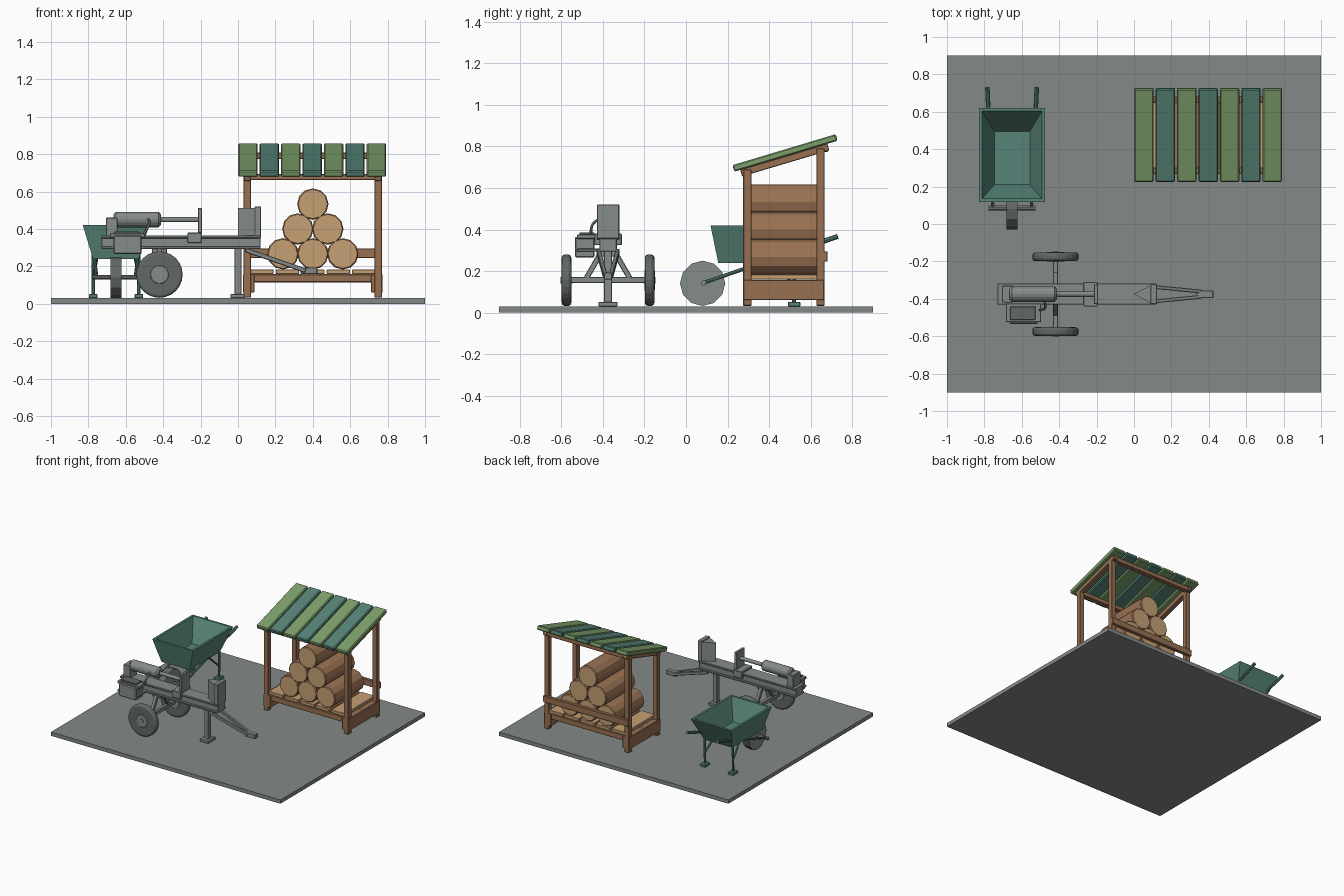
import bpy, bmesh
from math import radians
from mathutils import Matrix, Vector

cube = bpy.data.objects.get("Cube")
if cube:
    bpy.data.objects.remove(cube)


def material(name, *srgb):
    m = bpy.data.materials.new(name)
    m.use_nodes = True
    col = tuple(((c / 255 + 0.055) / 1.055) ** 2.4 for c in srgb) + (1.0,)
    m.diffuse_color = col
    node = next(n for n in m.node_tree.nodes if n.type == 'BSDF_PRINCIPLED')
    node.inputs["Base Color"].default_value = col
    node.inputs["Roughness"].default_value = 0.8
    return m


GROUND = material("ground grey", 131, 138, 135)
METAL = material("metal grey", 133, 140, 137)
RUBBER = material("dark rubber", 98, 104, 101)
TEAL = material("teal green", 87, 132, 119)
GREEN = material("light green", 124, 160, 107)
WOOD = material("brown wood", 152, 112, 82)
BARK = material("bark brown", 156, 115, 84)
PALE = material("pale wood", 198, 160, 117)


def finish(name, bm, mats, bevel=0.0, segments=1):
    bmesh.ops.recalc_face_normals(bm, faces=bm.faces)
    me = bpy.data.meshes.new(name)
    bm.to_mesh(me)
    bm.free()
    for m in mats:
        me.materials.append(m)
    ob = bpy.data.objects.new(name, me)
    bpy.context.scene.collection.objects.link(ob)
    if bevel:
        mod = ob.modifiers.new("bevel", 'BEVEL')
        mod.width, mod.segments, mod.limit_method = bevel, segments, 'ANGLE'
        mod.angle_limit = radians(40)
        mod.material = 0
    return ob


def box(name, x, y, z, mat, bevel=0.003):
    bm = bmesh.new()
    size = [b - a for a, b in (x, y, z)]
    mid = [(a + b) / 2 for a, b in (x, y, z)]
    bmesh.ops.create_cube(bm, size=1, matrix=Matrix.Translation(mid) @ Matrix.Diagonal((*size, 1)))
    return finish(name, bm, [mat], bevel)


def along(p, q):
    """Frame whose local x runs from p to q, centred between them."""
    p, q = Vector(p), Vector(q)
    ax = (q - p).normalized()
    up = Vector((0, 1, 0)) if abs(ax.z) > 0.95 else Vector((0, 0, 1))
    ay = up.cross(ax).normalized()
    rot = Matrix((ax, ay, ax.cross(ay))).transposed().to_4x4()
    return Matrix.Translation((p + q) / 2) @ rot, (q - p).length


def bar(name, p, q, w, h, mat, bevel=0.003):
    frame, length = along(p, q)
    bm = bmesh.new()
    bmesh.ops.create_cube(bm, size=1, matrix=frame @ Matrix.Diagonal((length, w, h, 1)))
    return finish(name, bm, [mat], bevel)


def tube(name, p, q, r, mat, sides=10, bevel=0.0, segments=1, cap=None):
    frame, length = along(p, q)
    bm = bmesh.new()
    bmesh.ops.create_cone(bm, cap_ends=True, segments=sides, radius1=r, radius2=r, depth=length,
                          matrix=frame @ Matrix.Rotation(radians(90), 4, 'Y'))
    if cap:
        for f in bm.faces:
            f.material_index = int(len(f.verts) > 4)
    return finish(name, bm, [mat] + ([cap] if cap else []), bevel, segments)


def prism(name, outline, z0, z1, mat):
    bm = bmesh.new()
    face = bm.faces.new([bm.verts.new((x, y, z0)) for x, y in outline])
    out = bmesh.ops.extrude_face_region(bm, geom=[face])
    bmesh.ops.translate(bm, vec=(0, 0, z1 - z0),
                        verts=[v for v in out["geom"] if isinstance(v, bmesh.types.BMVert)])
    return finish(name, bm, [mat])


box("ground_slab", (-1, 1), (-0.9, 0.9), (0, 0.03), GROUND, 0)

# Firewood shelter frame
for side, x in (("right", 0.05), ("left", 0.75)):
    for end, y, top in (("front", 0.295, 0.69), ("back", 0.647, 0.79)):
        box(f"{end}_{side}_post", (x - 0.02, x + 0.02), (y - 0.02, y + 0.02), (0.033, top), WOOD)
    bar(f"{side}_rafter", (x, 0.265, 0.672), (x, 0.685, 0.797), 0.036, 0.035, WOOD)
    inner = 0.038 if x < 0.4 else -0.038
    lo, hi = sorted((x + inner, x - inner * 0.6))
    box(f"{side}_base_board", (lo, hi), (0.277, 0.665), (0.06, 0.157), WOOD)
for end, y, z in (("front", 0.285, 0.683), ("back", 0.665, 0.796)):
    box(f"{end}_roof_beam", (0.04, 0.76), (y - 0.018, y + 0.018), (z - 0.022, z + 0.012), WOOD)
for end, y in (("front", 0.3), ("middle", 0.475), ("back", 0.642)):
    box(f"{end}_deck_rail", (0.05, 0.75), (y - 0.018, y + 0.018), (0.115, 0.158), WOOD)
box("back_rail", (0.03, 0.77), (0.655, 0.682), (0.245, 0.295), WOOD)

# Deck slats and roof planks
for i in range(5):
    x = 0.128 + i * 0.136
    box(f"deck_slat_{i + 1}", (x - 0.062, x + 0.062), (0.285, 0.66), (0.16, 0.184), PALE)
for i in range(7):
    x = 0.053 + i * 0.1145
    bar(f"roof_plank_{i + 1}", (x, 0.228, 0.694), (x, 0.725, 0.843), 0.104, 0.033,
        TEAL if i % 2 else GREEN, 0.006)

# Stacked logs
for row in range(3):
    for i in range(3 - row):
        x, z = 0.24 + row * 0.08 + i * 0.16, 0.267 + row * 0.133
        tube(f"log_{row + 1}_{i + 1}", (x, 0.29, z), (x, 0.655, z), 0.084, BARK, 12, 0.006, cap=PALE)

# Wheelbarrow tray: outer shell, rim and sloped hollow as stacked loops
bm = bmesh.new()
loops = []
for x0, x1, y0, y1, z in ((-0.775, -0.53, 0.155, 0.53, 0.24), (-0.83, -0.475, 0.118, 0.62, 0.42),
                          (-0.813, -0.492, 0.135, 0.603, 0.42), (-0.747, -0.557, 0.21, 0.495, 0.262)):
    loops.append([bm.verts.new((x, y, z)) for x, y in ((x0, y0), (x1, y0), (x1, y1), (x0, y1))])
for a, b in zip(loops, loops[1:]):
    for i in range(4):
        j = (i + 1) % 4
        bm.faces.new((a[i], a[j], b[j], b[i]))
bm.faces.new(loops[0])
bm.faces.new(loops[-1])
finish("barrow_tray", bm, [TEAL])

# Wheelbarrow running gear
CX = -0.652
tube("barrow_wheel", (CX - 0.029, 0.08, 0.141), (CX + 0.029, 0.08, 0.141), 0.109, RUBBER, 12, cap=METAL)
tube("barrow_axle", (CX - 0.125, 0.085, 0.142), (CX + 0.125, 0.085, 0.142), 0.013, METAL)
for side, s in (("right", -1), ("left", 1)):
    start, tip = Vector((CX + s * 0.103, 0.08, 0.142)), Vector((CX + s * 0.132, 0.73, 0.367))
    tube(f"{side}_barrow_handle", start, tip, 0.009, TEAL, 8)
    tube(f"{side}_barrow_grip", start.lerp(tip, 0.84), tip, 0.012, TEAL, 8)
    foot = Vector((CX + s * 0.122, 0.52, 0.045))
    tube(f"{side}_barrow_leg", start.lerp(tip, 0.68), foot, 0.009, TEAL, 8)
    tube(f"{side}_barrow_brace", (CX + s * 0.1, 0.4, 0.25), foot + Vector((0, 0, 0.09)), 0.007, TEAL, 8)
    box(f"{side}_barrow_foot", (foot.x - 0.023, foot.x + 0.023), (0.49, 0.55), (0.03, 0.052), TEAL)

# Log splitter beam
CY = -0.375


def mid(w):
    return (CY - w, CY + w)


box("beam_web", (-0.73, 0.12), mid(0.042), (0.3, 0.36), METAL)
box("beam_top_flange", (-0.73, 0.12), mid(0.056), (0.35, 0.365), METAL)
box("beam_bottom_flange", (-0.73, 0.12), mid(0.056), (0.293, 0.307), METAL)

# Ram, pusher and wedge
box("ram_mount", (-0.705, -0.645), mid(0.045), (0.36, 0.46), METAL)
tube("ram_cylinder", (-0.665, CY, 0.45), (-0.413, CY, 0.45), 0.041, METAL, 16, 0.012)
tube("ram_rod", (-0.42, CY, 0.45), (-0.2, CY, 0.45), 0.014, METAL, 12)
box("pusher_plate", (-0.215, -0.193), mid(0.052), (0.37, 0.512), METAL)
box("pusher_slide", (-0.27, -0.195), mid(0.066), (0.325, 0.38), METAL)
prism("splitting_wedge", ((0, CY), (0.092, CY - 0.05), (0.092, CY + 0.05)), 0.362, 0.512, METAL)
box("wedge_back_plate", (0.088, 0.124), mid(0.054), (0.355, 0.52), METAL)

# Engine and hose
box("engine_tray", (-0.685, -0.5), (-0.525, -0.4), (0.293, 0.308), METAL)
box("engine_block", (-0.665, -0.515), (-0.535, -0.44), (0.265, 0.365), METAL, 0.006)
box("engine_top", (-0.685, -0.497), (-0.525, -0.425), (0.355, 0.376), METAL)
box("engine_cover", (-0.662, -0.527), (-0.513, -0.44), (0.374, 0.386), RUBBER)
curve = bpy.data.curves.new("hydraulic_hose", 'CURVE')
curve.dimensions, curve.bevel_depth, curve.bevel_resolution = '3D', 0.007, 1
spline = curve.splines.new('BEZIER')
path = ((-0.48, -0.405, 0.455), (-0.475, -0.445, 0.43), (-0.505, -0.46, 0.37))
spline.bezier_points.add(len(path) - 1)
for pt, co in zip(spline.bezier_points, path):
    pt.co = co
    pt.handle_left_type = pt.handle_right_type = 'AUTO'
curve.materials.append(RUBBER)
bpy.context.scene.collection.objects.link(bpy.data.objects.new("hydraulic_hose", curve))

# Wheels, axle and struts
WX, WZ = -0.42, 0.156
box("axle", (WX - 0.014, WX + 0.014), mid(0.2), (WZ - 0.014, WZ + 0.016), METAL)
box("axle_saddle", (WX - 0.04, WX + 0.04), mid(0.04), (0.27, 0.296), METAL)
for side, s in (("right", -1), ("left", 1)):
    y = CY + s * 0.2
    tyre = tube(f"{side}_tyre", (WX, y - 0.023, WZ), (WX, y + 0.023, WZ), 0.124, RUBBER, 24, 0.016, 3)
    tube(f"{side}_wheel_hub", (WX, y - 0.025, WZ), (WX, y + 0.025, WZ), 0.05, METAL, 20, 0.003)
    tube(f"{side}_hub_cap", (WX, y - 0.029, WZ), (WX, y + 0.029, WZ), 0.016, METAL, 12)
    bar(f"{side}_axle_strut", (WX, CY + s * 0.105, 0.165), (WX, CY + s * 0.03, 0.295), 0.026, 0.026, METAL)

# Jack stand and drawbar
box("jack_leg", (-0.018, 0.018), mid(0.019), (0.04, 0.3), METAL)
box("jack_foot", (-0.04, 0.036), mid(0.046), (0.03, 0.052), METAL)
for side, s in (("right", -1), ("left", 1)):
    bar(f"{side}_drawbar_arm", (0.04, CY + s * 0.045, 0.288), (0.36, CY + s * 0.014, 0.177), 0.02, 0.024, METAL)
box("hitch", (0.335, 0.424), mid(0.02), (0.16, 0.193), METAL)
